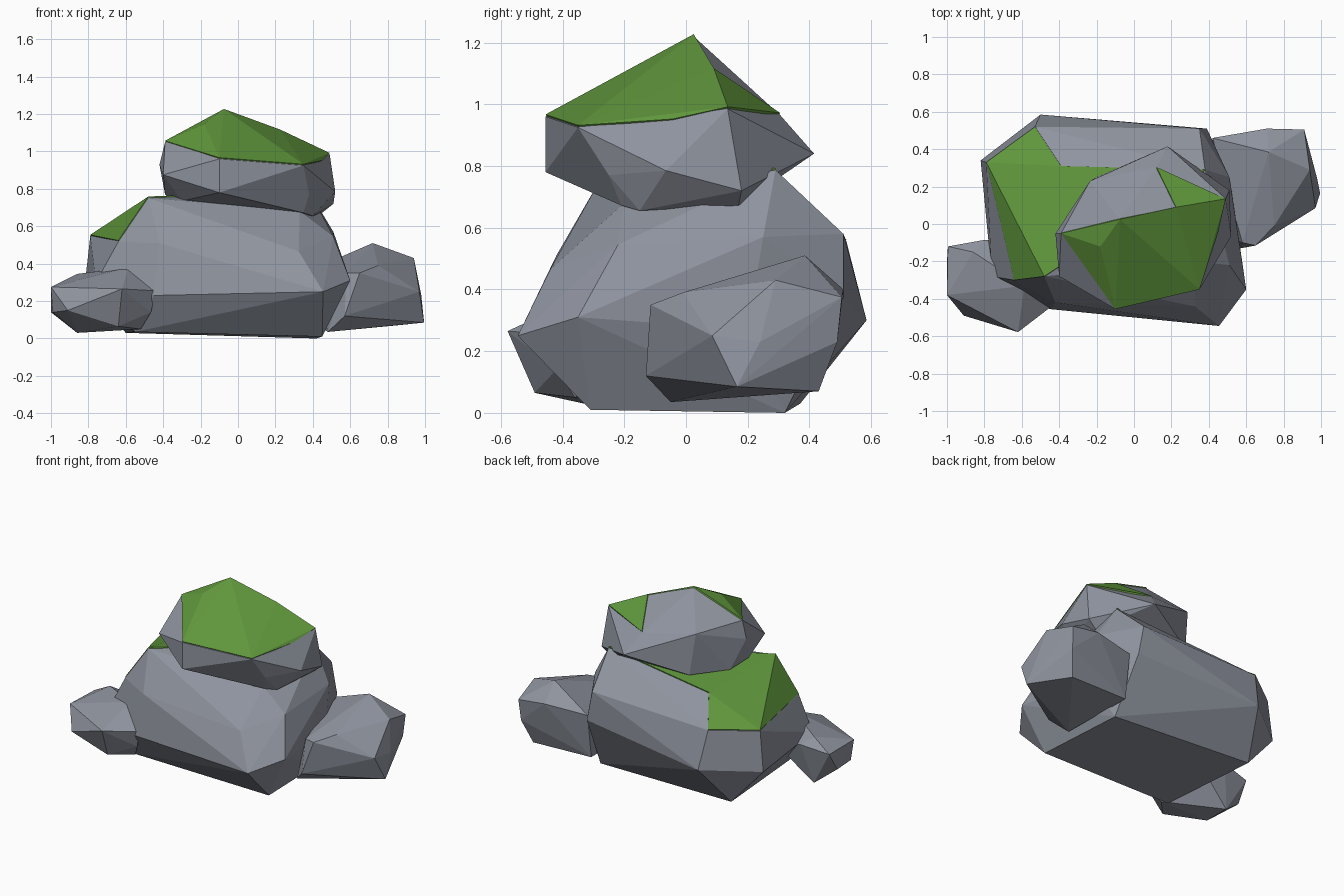
import bpy, bmesh
from mathutils import Vector


def material(name, color):
    m = bpy.data.materials.new(name)
    m.diffuse_color = color
    return m


moss_mat = material("moss_green", (0.117, 0.31, 0.045, 1))
stone_mat = material("stone_grey", (0.275, 0.295, 0.345, 1))


def hull(points):
    bm = bmesh.new()
    for p in points:
        bm.verts.new(p)
    bmesh.ops.convex_hull(bm, input=bm.verts[:])
    loose = [v for v in bm.verts if not v.link_faces]
    bmesh.ops.delete(bm, geom=loose, context='VERTS')
    bmesh.ops.recalc_face_normals(bm, faces=bm.faces[:])
    return bm


def finish(bm, name, mat):
    me = bpy.data.meshes.new(name)
    bm.to_mesh(me)
    bm.free()
    me.materials.append(mat)
    ob = bpy.data.objects.new(name, me)
    bpy.context.collection.objects.link(ob)
    return ob


def rock(name, points):
    bm = hull(points)
    bmesh.ops.dissolve_limit(bm, angle_limit=0.06, verts=bm.verts[:], edges=bm.edges[:])
    return finish(bm, name, stone_mat)


def moss(name, points, patches):
    """Thin shell over the hull faces whose corners all lie in one patch."""
    bm = hull(points)
    groups = [[Vector(points[i]) for i in patch] for patch in patches]

    def covered(f):
        return any(all(min((v.co - p).length for p in g) < 1e-4 for v in f.verts)
                   for g in groups)
    bare = [f for f in bm.faces if not covered(f)]
    bmesh.ops.delete(bm, geom=bare, context='FACES')
    bmesh.ops.translate(bm, vec=(0, 0, 0.007), verts=bm.verts[:])
    ob = finish(bm, name, moss_mat)
    mod = ob.modifiers.new("thickness", 'SOLIDIFY')
    mod.thickness = 0.012
    mod.offset = -1


# Large base boulder (first six points carry the moss)
base = [(-.79, .33, .547), (-.53, .52, .555), (-.39, .31, .69), (-.48, -.28, .752),
        (-.64, -.30, .517), (.38, .29, .787),
        (.33, -.20, .68), (.51, -.22, .545), (.51, .25, .57), (.35, .51, .58),
        (.39, .51, .375), (-.50, .585, .30), (-.82, .34, .28), (-.76, -.28, .30),
        (-.42, -.42, .51), (.325, -.44, .465), (-.45, -.455, .23), (.455, -.545, .25),
        (.60, -.35, .31), (.52, .20, .27), (.45, -.31, .01), (.42, .32, 0),
        (-.60, .37, .03), (-.55, -.33, .035)]
rock("base_boulder", base)
moss("base_moss", base, [(0, 1, 2, 3, 4), (2, 3, 5)])

# Upper boulder (first nine points carry the moss)
upper = [(-.075, .025, 1.22), (-.18, -.12, 1.14), (.225, .09, 1.11), (.49, .135, .985),
         (.45, -.045, .945), (.35, -.35, .925), (-.10, -.455, .96), (-.39, -.05, 1.05),
         (.12, .305, .965),
         (-.235, .23, 1.02), (.18, .415, .84), (.51, .18, .72), (.52, -.065, .785),
         (.38, -.25, .77), (-.10, -.455, .78), (-.40, -.28, .875), (-.42, -.05, .93),
         (-.39, -.12, .77), (-.30, -.21, .735), (-.36, .04, .74), (.40, -.15, .655),
         (.45, .17, .672), (.35, -.21, .672), (-.20, .25, .74)]
rock("upper_boulder", upper)
moss("upper_moss", upper, [(0, 1, 2, 3, 4, 5, 6, 7), (2, 3, 8)])

# Right side stone
rock("right_stone", [
    (.72, .385, .51), (.94, .29, .43), (.91, .505, .375), (.90, .49, .23), (.71, .51, .40),
    (.97, .085, .25), (.98, .24, .23), (.995, .165, .085), (.85, .43, .07),
    (.75, -.01, .39), (.58, -.10, .35), (.65, -.115, .35), (.57, -.13, .12),
    (.48, -.05, .035), (.42, .46, .38), (.42, .42, .08)])

# Left front stone
rock("left_stone", [
    (-.995, -.12, .27), (-1, -.38, .275), (-1, -.20, .14), (-.99, -.36, .14),
    (-.86, -.33, .03), (-.64, -.49, .065), (-.62, -.578, .265), (-.44, -.44, .255),
    (-.465, -.42, .14), (-.585, -.33, .38), (-.86, -.15, .345), (-.80, -.085, .30),
    (-.52, -.36, .05), (-.81, -.495, .2), (-.91, -.49, .15), (-.86, -.15, .03),
    (-.60, -.10, .25)])
